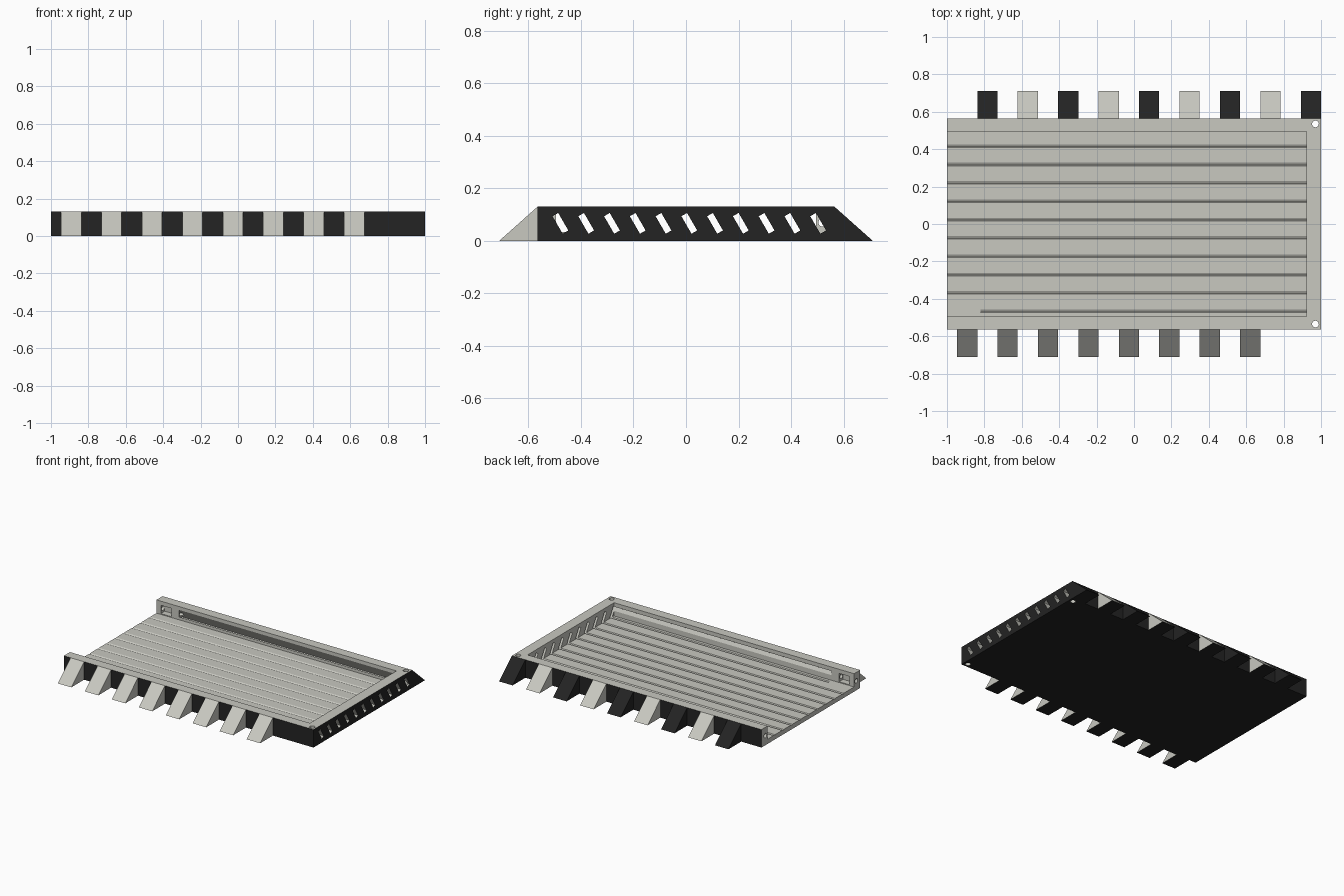
import bpy, bmesh, math
from mathutils import Matrix, Vector

if "Cube" in bpy.data.objects:
    bpy.data.objects.remove(bpy.data.objects["Cube"])


def material(name, rgb):
    m = bpy.data.materials.new(name)
    m.diffuse_color = (*rgb, 1)
    m.use_nodes = True
    m.node_tree.nodes["Principled BSDF"].inputs["Base Color"].default_value = m.diffuse_color
    return m


LIGHT = material("light_grey", (0.58, 0.58, 0.53))
DARK = material("near_black", (0.017, 0.017, 0.017))

W, D, H = 1.0, 0.565, 0.13      # half width, half depth and height of the tray
RIM, FLOOR = 0.07, 0.034        # wall thickness and floor thickness


def make_object(name, bm):
    bmesh.ops.recalc_face_normals(bm, faces=bm.faces)
    mesh = bpy.data.meshes.new(name)
    bm.to_mesh(mesh)
    bm.free()
    obj = bpy.data.objects.new(name, mesh)
    bpy.context.collection.objects.link(obj)
    mesh.materials.append(LIGHT)
    mesh.materials.append(DARK)
    return obj


def add_box(bm, lo, hi, tilt=0.0):
    lo, hi = Vector(lo), Vector(hi)
    mat = (Matrix.Translation((lo + hi) / 2) @ Matrix.Rotation(tilt, 4, 'X')
           @ Matrix.Diagonal((*(hi - lo), 1)))
    bmesh.ops.create_cube(bm, size=1, matrix=mat)


def add_cylinder(bm, centre, radius, length, rot=Matrix()):
    bmesh.ops.create_cone(bm, cap_ends=True, segments=20, radius1=radius, radius2=radius,
                          depth=length, matrix=Matrix.Translation(centre) @ rot)


def cut(target, name, bm):
    cutter = make_object(name, bm)
    cutter.hide_render = True
    cutter.hide_viewport = True
    mod = target.modifiers.new(name, 'BOOLEAN')
    mod.operation = 'DIFFERENCE'
    mod.solver = 'EXACT'
    mod.object = cutter


# Tray block: dark outside, light on top and at the open left end
bm = bmesh.new()
add_box(bm, (-W, -D, 0), (W, D, H))
bm.normal_update()
for f in bm.faces:
    f.material_index = 1 if f.normal.z < -0.5 or abs(f.normal.y) > 0.5 or f.normal.x > 0.5 else 0
tray = make_object("tray", bm)

# Cavity open at the left
bm = bmesh.new()
add_box(bm, (-W - 0.1, -D + RIM, FLOOR), (0.923, D - RIM, H + 0.1))
cut(tray, "cavity_cutter", bm)

# Eleven tilted slots through the right wall, scoring the floor
bm = bmesh.new()
for i in range(11):
    y = -0.478 + 0.0981 * i
    start = -0.82 if i in (0, 10) else -W - 0.1
    add_box(bm, (start, y - 0.0125, 0.028), (W + 0.1, y + 0.0125, 0.105), math.radians(30))
cut(tray, "slot_cutter", bm)

# Vertical corner holes
bm = bmesh.new()
for s in (-1, 1):
    add_cylinder(bm, (0.97, s * 0.535, H / 2), 0.018, 0.4)
cut(tray, "corner_hole_cutter", bm)

# Square pockets in the end blocks
bm = bmesh.new()
for s in (-1, 1):
    y0, y1 = sorted((s * 0.47, s * 0.54))
    add_box(bm, (-0.965, y0, 0.04), (-0.88, y1, 0.1))
cut(tray, "pocket_cutter", bm)

# Small holes along the end blocks
bm = bmesh.new()
for s in (-1, 1):
    add_cylinder(bm, (-0.925, s * 0.52, 0.07), 0.016, 0.25, Matrix.Rotation(math.pi / 2, 4, 'Y'))
cut(tray, "end_hole_cutter", bm)


# Wedge feet along the front and back
def wedge(name, x, side, dark):
    bm = bmesh.new()
    profile = [(D, 0), (0.711, 0), (D, H)]
    a, b = ([bm.verts.new((xx, side * y, z)) for y, z in profile] for xx in (x, x + 0.108))
    bm.faces.new(a)
    bm.faces.new(b)
    for i in range(3):
        j = (i + 1) % 3
        bm.faces.new((a[i], a[j], b[j], b[i]))
    bmesh.ops.recalc_face_normals(bm, faces=bm.faces)
    for f in bm.faces:
        f.material_index = 1 if dark or f.normal.z < -0.5 else 0
    make_object(name, bm)


PITCH = 0.2162
for i in range(8):
    wedge(f"front_wedge_{i + 1}", -0.946 + PITCH * i, -1, False)
for i in range(9):
    wedge(f"back_wedge_{i + 1}", -0.838 + PITCH * i, 1, i % 2 == 0)
